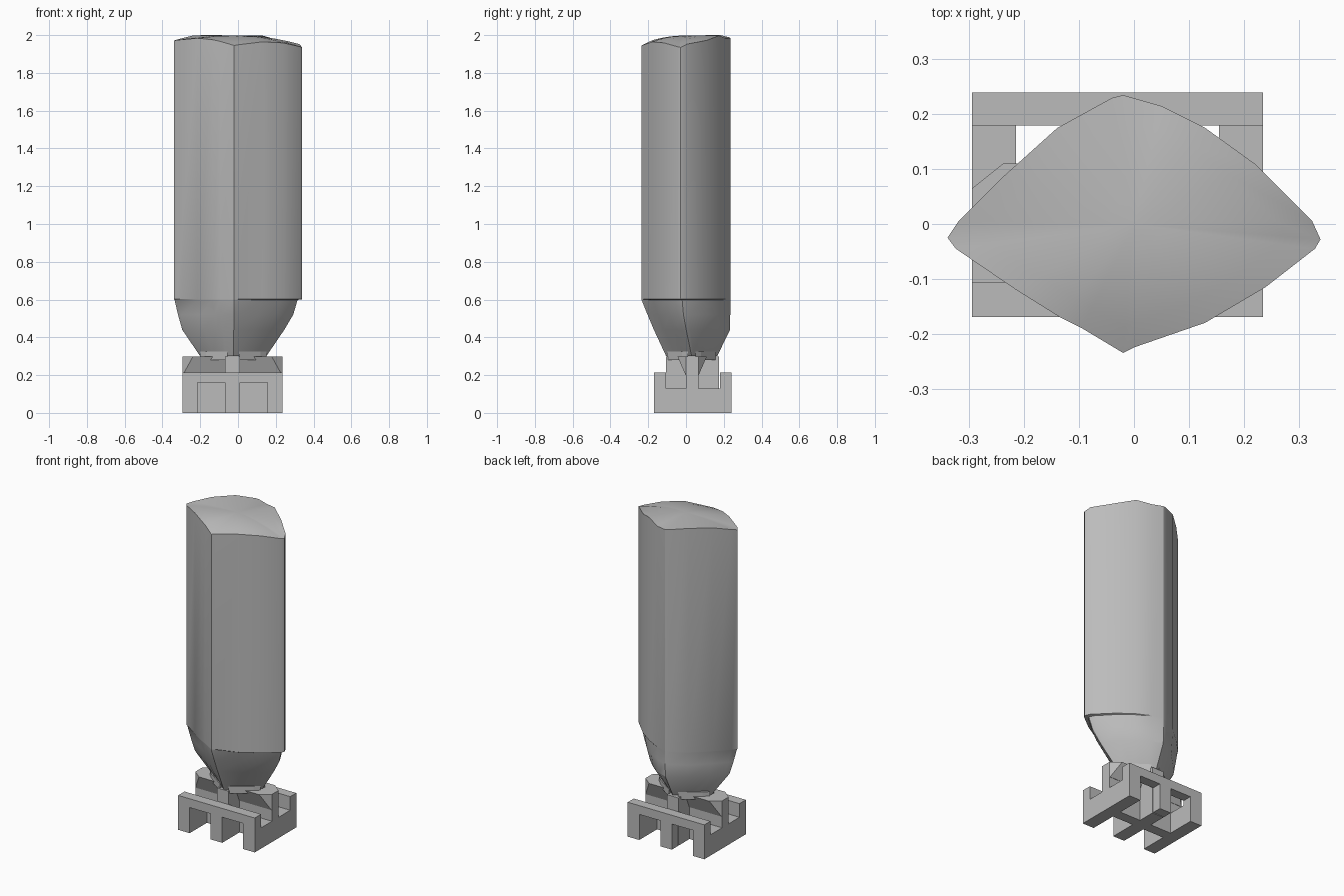
import bpy, bmesh, math

cube = bpy.data.objects.get("Cube")
if cube:
    bpy.data.objects.remove(cube, do_unlink=True)

grey = bpy.data.materials.new("plain grey")
grey.use_nodes = True
colour = (0.5, 0.5, 0.5, 1)
grey.diffuse_color = colour
grey.node_tree.nodes["Principled BSDF"].inputs["Base Color"].default_value = colour


def finish(name, bm):
    bmesh.ops.recalc_face_normals(bm, faces=bm.faces)
    mesh = bpy.data.meshes.new(name)
    bm.to_mesh(mesh)
    bm.free()
    mesh.materials.append(grey)
    obj = bpy.data.objects.new(name, mesh)
    bpy.context.collection.objects.link(obj)
    return obj


def loft(name, rings, tip=None):
    """Skin a stack of matching rings; close the end with a cap or a tip."""
    bm = bmesh.new()
    loops = [[bm.verts.new(p) for p in ring] for ring in rings]
    n = len(loops[0])
    for a, b in zip(loops, loops[1:]):
        for i in range(n):
            j = (i + 1) % n
            bm.faces.new((a[i], a[j], b[j], b[i]))
    bm.faces.new(loops[0])
    if tip:
        top = bm.verts.new(tip)
        for i in range(n):
            bm.faces.new((loops[-1][i], loops[-1][(i + 1) % n], top))
    else:
        bm.faces.new(loops[-1])
    return finish(name, bm)


def prism(name, plan, z0, z1):
    return loft(name, [[(x, y, z) for x, y in plan] for z in (z0, z1)])


def box(name, x0, x1, y0, y1, z0, z1):
    return prism(name, [(x0, y0), (x1, y0), (x1, y1), (x0, y1)], z0, z1)


def mix(a, b, t):
    return a + (b - a) * t


# Base frame: three-legged rails front and back, low side rails, crossed beams
X0, X1, Y0, Y1 = -0.295, 0.235, -0.17, 0.24
legs = {"left": (0.155, X1), "middle": (-0.07, 0.01), "right": (X0, -0.215)}
for end, (ya, yb) in {"front": (Y0, -0.107), "back": (0.18, Y1)}.items():
    box(end + "_rail", X0, X1, ya, yb, 0.16, 0.215)
    for side, (xa, xb) in legs.items():
        box(f"{end}_{side}_leg", xa, xb, ya, yb, 0, 0.16)
for side in ("left", "right"):
    box(side + "_side_rail", *legs[side], -0.107, 0.18, 0, 0.13)
box("long_beam", *legs["middle"], -0.107, 0.175, 0, 0.298)
box("cross_beam", X0, X1, 0, 0.065, 0, 0.215)


# Flared head on the cross beam, widening upwards
def head_ring(grow, z):
    ya, yb, c = -grow, 0.065 + grow, grow * 1.25
    plan = [(X0, 0), (X0 + c, ya), (X1 - c, ya), (X1, 0),
            (X1, 0.065), (X1 - c, yb), (X0 + c, yb), (X0, 0.065)]
    return [(x, y, z) for x, y in plan]


loft("cross_beam_head", [head_ring(0.002, 0.2), head_ring(0.045, 0.298)])

# Four pads between frame and body
for sx in (-1, 1):
    for sy in (-1, 1):
        plan = [(-0.025 + sx * dx, 0.03 + sy * dy)
                for dx, dy in ((0.03, 0.02), (0.175, 0.02), (0.145, 0.05), (0.03, 0.13))]
        prism("pad", plan, 0.28, 0.325)

# Body: four bowed sides meeting at sharp corners (front, left, back, right)
sides = [
    [(-0.02, -0.235), (0.0, -0.225), (0.13, -0.18), (0.24, -0.115), (0.33, -0.045)],
    [(0.34, -0.028), (0.325, 0.005), (0.22, 0.11), (0.13, 0.175), (0.05, 0.215)],
    [(-0.02, 0.235), (-0.04, 0.23), (-0.14, 0.175), (-0.24, 0.085), (-0.32, 0.005)],
    [(-0.34, -0.025), (-0.325, -0.045), (-0.215, -0.12), (-0.135, -0.17), (-0.095, -0.19)],
]
foot = [(-0.025, -0.105), (0.15, 0.03), (-0.025, 0.165), (-0.2, 0.03)]
top_z = [1.945, 1.935, 1.985, 1.97]
outline = []
for k, side in enumerate(sides):
    a, b = side[0], sides[(k + 1) % 4][0]
    for x, y in side:
        outline.append((x, y, k, math.dist(a, (x, y)) / math.dist(a, b)))


def taper_ring(z, amounts):
    """Pull each corner towards the foot by its own amount."""
    ring = []
    for x, y, k, f in outline:
        m = (k + 1) % 4
        t = mix(amounts[k], amounts[m], f)
        fx, fy = (mix(foot[k][i], foot[m][i], f) for i in (0, 1))
        ring.append((mix(x, fx, t), mix(y, fy, t), z))
    return ring


def crown_ring(s):
    """Ring of the domed, slightly wavy top."""
    ring = []
    for x, y, k, f in outline:
        edge = mix(top_z[k], top_z[(k + 1) % 4], f) + 0.025 * math.sin(math.pi * f)
        if k == 1:
            edge += 0.008 * math.sin(4 * math.pi * f)
        ring.append((x * s, y * s, mix(1.998, edge, s * s)))
    return ring


rings = [taper_ring(0.3, (1, 1, 1, 1)),
         taper_ring(0.44, (0.5, 0.5, 0.03, 0.32)),
         taper_ring(0.52, (0.24, 0.25, 0.01, 0.16)),
         taper_ring(0.598, (0, 0.13, 0, 0.03)),
         taper_ring(0.602, (0, 0, 0, 0))]
rings += [crown_ring(s) for s in (1, 0.8, 0.6, 0.4, 0.2)]
body = loft("body", rings, (0, 0, 1.998))

# Smooth the body, keeping its corners and seams crisp
bpy.ops.object.select_all(action="DESELECT")
body.select_set(True)
bpy.context.view_layer.objects.active = body
bpy.ops.object.shade_smooth_by_angle(angle=math.radians(25))
